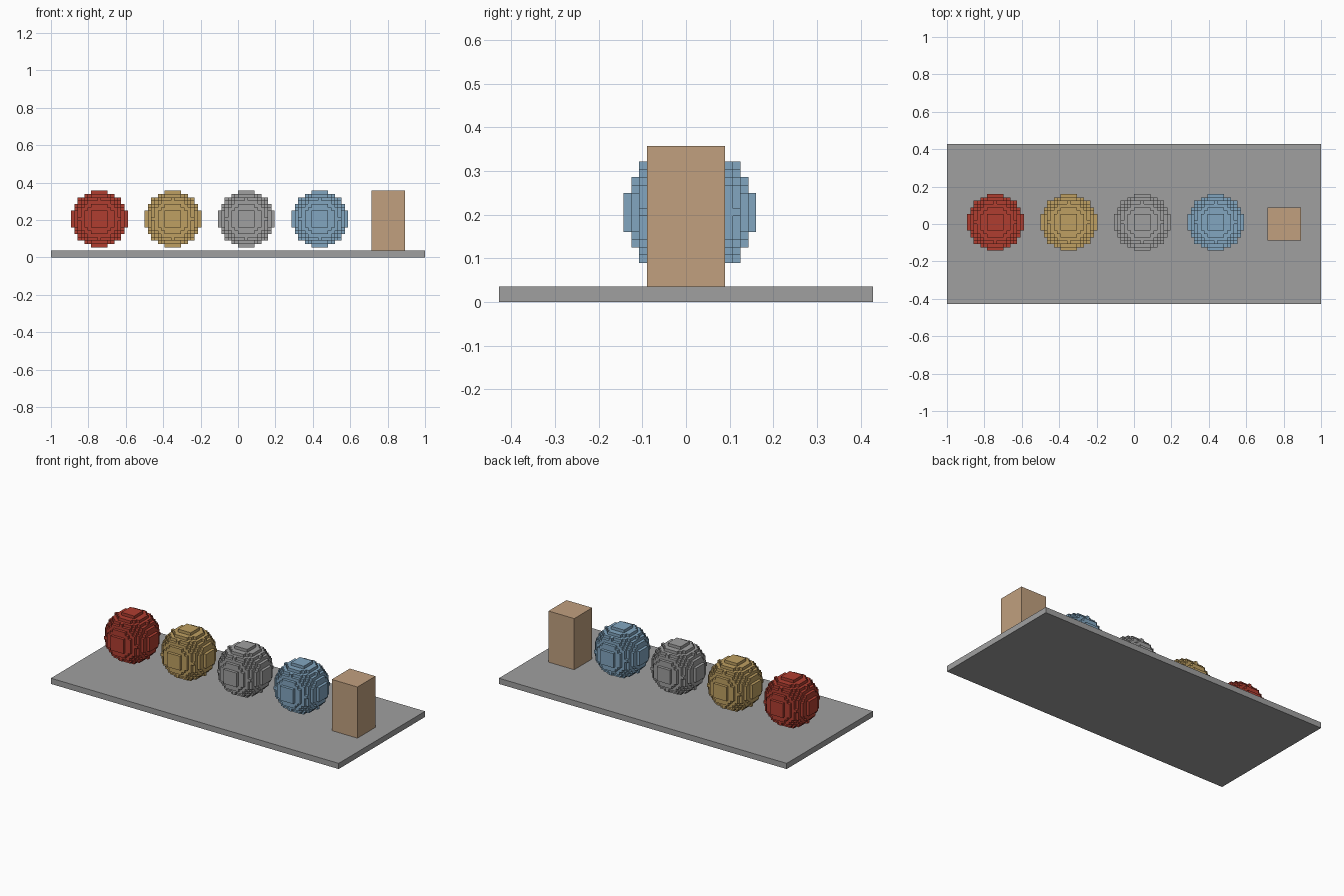
import bpy
import bmesh
from itertools import product
from mathutils import Vector

CELL = 1 / 56          # edge of one block
RADIUS = 8.5           # ball radius in blocks

if "Cube" in bpy.data.objects:
    bpy.data.objects.remove(bpy.data.objects["Cube"], do_unlink=True)


def material(name, rgb):
    mat = bpy.data.materials.new(name)
    mat.use_nodes = True
    mat.diffuse_color = (*rgb, 1)
    mat.node_tree.nodes["Principled BSDF"].inputs["Base Color"].default_value = (*rgb, 1)
    return mat


red = material("red", (0.434, 0.048, 0.030))
gold = material("gold", (0.521, 0.352, 0.122))
grey = material("grey", (0.350, 0.350, 0.350))
blue = material("blue", (0.223, 0.381, 0.527))
tan = material("tan", (0.533, 0.352, 0.212))


def finish(name, bm, mat, origin):
    """Turn a mesh in block units into an object at a block position."""
    bmesh.ops.scale(bm, vec=(CELL,) * 3, verts=bm.verts)
    mesh = bpy.data.meshes.new(name)
    bm.to_mesh(mesh)
    bm.free()
    mesh.materials.append(mat)
    obj = bpy.data.objects.new(name, mesh)
    obj.location = Vector(origin) * CELL
    bpy.context.collection.objects.link(obj)


def box(name, mat, size, origin):
    bm = bmesh.new()
    bmesh.ops.create_cube(bm, size=1)
    bmesh.ops.scale(bm, vec=size, verts=bm.verts)
    finish(name, bm, mat, origin)


def block_ball(name, mat, origin):
    """Ball of blocks, keeping only the outer block faces."""
    reach = range(-int(RADIUS), int(RADIUS) + 1)
    cells = {c for c in product(reach, repeat=3)
             if Vector(c).length_squared <= RADIUS ** 2}
    bm = bmesh.new()
    corners = {}

    def corner(p):
        key = tuple(round(v * 2) for v in p)
        if key not in corners:
            corners[key] = bm.verts.new(p)
        return corners[key]

    for cell, axis, sign in product(cells, range(3), (-1, 1)):
        normal = Vector((0, 0, 0))
        normal[axis] = sign
        centre = Vector(cell)
        if tuple(int(v) for v in centre + normal) in cells:
            continue
        side = Vector((0, 0, 0))
        side[(axis + 1) % 3] = 1
        up = normal.cross(side)
        bm.faces.new([corner(centre + (normal + side * a + up * b) / 2)
                      for a, b in ((-1, -1), (1, -1), (1, 1), (-1, 1))])
    finish(name, bm, mat, origin)


# Base slab and upright block
box("base_slab", grey, (112, 48, 2), (0, 0, 1))
box("upright_block", tan, (10, 10, 18), (45, 0, 11))

# Row of four balls
for i, (label, mat) in enumerate((("red", red), ("gold", gold),
                                  ("grey", grey), ("blue", blue))):
    block_ball(label + "_ball", mat, (-41.5 + 22 * i, 0.5, 11.5))
